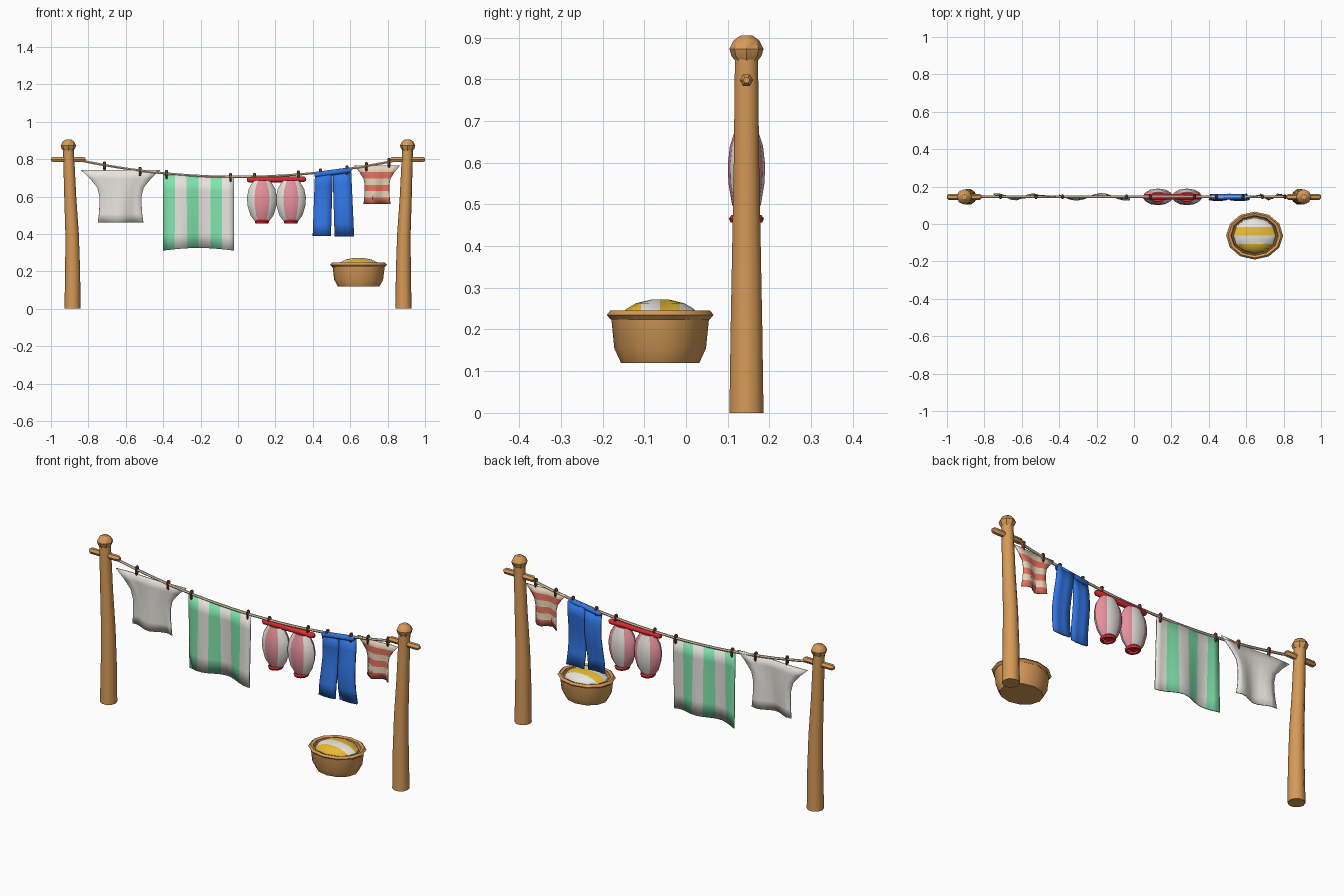
import bpy, bmesh, math
from mathutils import Vector

if "Cube" in bpy.data.objects:
    bpy.data.objects.remove(bpy.data.objects["Cube"])

Y = 0.145  # depth of the washing line


def material(name, r, g, b):
    lin = [((c / 255 + 0.055) / 1.055) ** 2.4 for c in (r, g, b)]
    m = bpy.data.materials.new(name)
    m.diffuse_color = (*lin, 1)
    m.use_nodes = True
    m.node_tree.nodes["Principled BSDF"].inputs["Base Color"].default_value = m.diffuse_color
    return m


WOOD = material("wood", 214, 154, 88)
PEG = material("peg_brown", 128, 70, 42)
WHITE = material("white_cloth", 232, 229, 222)
CREAM = material("cream", 234, 214, 186)
GREEN = material("mint_green", 128, 228, 172)
PINK = material("pink", 238, 150, 162)
RED = material("red", 222, 44, 48)
BLUE = material("blue", 50, 118, 228)
CORAL = material("coral", 234, 116, 96)
YELLOW = material("yellow", 236, 190, 52)


def finish(name, bm, mats, smooth=40):
    me = bpy.data.meshes.new(name)
    bmesh.ops.recalc_face_normals(bm, faces=bm.faces)
    bm.to_mesh(me)
    bm.free()
    for m in mats:
        me.materials.append(m)
    ob = bpy.data.objects.new(name, me)
    bpy.context.collection.objects.link(ob)
    bpy.context.view_layer.objects.active = ob
    ob.select_set(True)
    bpy.ops.object.shade_smooth_by_angle(angle=math.radians(smooth))
    ob.select_set(False)
    return ob


def loft(rings, n, axis="z", caps=True, start=0.0):
    """Skin rings (cx, cy, cz, ra, rb); each lies across the given axis."""
    bm = bmesh.new()
    loops = []
    for cx, cy, cz, ra, rb in rings:
        loop = []
        for i in range(n):
            a = start + math.tau * i / n
            p, q = ra * math.cos(a), rb * math.sin(a)
            off = (p, q, 0) if axis == "z" else (0, p, q)
            loop.append(bm.verts.new(Vector((cx, cy, cz)) + Vector(off)))
        loops.append(loop)
    for lo, hi in zip(loops, loops[1:]):
        for i in range(n):
            j = (i + 1) % n
            bm.faces.new((lo[i], lo[j], hi[j], hi[i])).material_index = (i // 2) % 2
    if caps:
        bm.faces.new(loops[0][::-1]).material_index = 2
        bm.faces.new(loops[-1]).material_index = 2
    return bm


def plain(bm):
    for f in bm.faces:
        f.material_index = 0
    return bm


def rod(name, a, b, r, mat, n=6):
    """Round-ended bar running along x from a=(x,z) to b=(x,z)."""
    length = b[0] - a[0]
    e = r * 0.6 / length
    rings = []
    for t, k in ((0, .5), (e, 1), (1 - e, 1), (1, .5)):
        rings.append((a[0] + length * t, Y, a[1] + (b[1] - a[1]) * t, r * k, r * k))
    return finish(name, plain(loft(rings, n, "x")), [mat])


def cloth(name, nx, nz, place, mats, rule=lambda i, j: 0, thick=0.005):
    """Sheet from place(u, v); rule picks the colour of column i, row j."""
    bm = bmesh.new()
    g = [[bm.verts.new(place(i / nx, j / nz)) for i in range(nx + 1)] for j in range(nz + 1)]
    for j in range(nz):
        for i in range(nx):
            f = bm.faces.new((g[j][i], g[j][i + 1], g[j + 1][i + 1], g[j + 1][i]))
            f.material_index = rule(i, j)
    ob = finish(name, bm, mats)
    mod = ob.modifiers.new("thickness", "SOLIDIFY")
    mod.thickness, mod.offset = thick, 0
    return ob


def rope_z(x):
    return 0.705 + 0.085 * (x / 0.83) ** 2


# posts with knobs and cross bars
for s, side in ((-1, "left"), (1, "right")):
    prof = ((0, .885, .043), (.2, .884, .040), (.4, .887, .036), (.6, .897, .032), (.86, .907, .029))
    finish(side + "_post", plain(loft([(s * x, Y, z, r, r) for z, x, r in prof], 10)), [WOOD])
    knob = ((.843, .026), (.856, .036), (.873, .041), (.893, .031), (.905, .014))
    finish(side + "_knob", plain(loft([(s * .907, Y, z, r, r) for z, r in knob], 8)), [WOOD], 30)
    xa, xb = sorted((s * 1.0, s * .815))
    rod(side + "_cross_bar", (xa, .798), (xb, .798), .016, WOOD)

# sagging rope
xs = [-0.86 + 1.72 * i / 24 for i in range(25)]
finish("rope", plain(loft([(x, Y, rope_z(x), .007, .007) for x in xs], 6, "x")), [CREAM])

# clothes pegs
for k, x in enumerate((-.714, -.524, -.382, -.04, .088, .323, .441, .583, .687, .807)):
    z = rope_z(x)
    prof = ((-.03, .004), (-.022, .007), (.012, .009), (.02, .005))
    finish(f"peg_{k + 1}", plain(loft([(x, Y, z + d, r, r * 1.5) for d, r in prof], 6)), [PEG])


# white shirt and small striped top share one flared outline
def shirt(cx, half, top, bottom, phase):
    outline = ((0, 1), (.17, .76), (.33, .585), (.5, .53), (.75, .53), (1, .575))

    def place(u, v):
        for (v0, w0), (v1, w1) in zip(outline, outline[1:]):
            if v <= v1 + 1e-6:
                w = w0 + (w1 - w0) * (v - v0) / (v1 - v0)
                break
        y = Y + (.004 + .013 * v) * math.sin(u * 8 + phase + v)
        return (cx + (2 * u - 1) * half * w, y, top + (bottom - top) * v)
    return place


cloth("white_shirt", 8, 6, shirt(-.628, .212, .742, .46, 0), [WHITE])
cloth("striped_top", 6, 6, shirt(.743, .123, .765, .56, 1), [CREAM, CORAL], lambda i, j: j % 2)


# striped towel
def towel(u, v):
    x = -.401 + .38 * u
    top = rope_z(x) - .004
    bottom = .311 + .014 * math.sin(math.pi * u)
    return (x, Y + (.003 + .015 * v) * math.sin(u * 9 + 2.5), top + (bottom - top) * v)


cloth("striped_towel", 12, 5, towel, [GREEN, WHITE], lambda i, j: (i // 2) % 2)

# bloomers: two puffed striped legs, cuffs and waistband
for x, side in ((.128, "left"), (.283, "right")):
    prof = ((.465, .036), (.50, .062), (.55, .077), (.595, .080), (.64, .071), (.685, .045))
    bm = loft([(x, Y, z, r, r * .56) for z, r in prof], 12, start=math.radians(-120))
    finish("bloomer_leg_" + side, bm, [PINK, WHITE, RED])
    cuff = ((.474, .036), (.466, .042), (.456, .038), (.456, .026), (.466, .024))
    finish("bloomer_cuff_" + side,
           plain(loft([(x, Y, z, r * .92, r) for z, r in cuff], 12, caps=False)), [RED])
rod("bloomer_waistband", (.048, .690), (.363, .692), .015, RED, 8)

# blue trousers
rod("trouser_waistband", (.408, .716), (.606, .742), .015, BLUE, 8)
for side, t0, t1, b0, b1 in (("left", .412, .506, .400, .496), ("right", .507, .604, .517, .620)):
    def leg(u, v):
        x = (t0 + (t1 - t0) * u) * (1 - v) + (b0 + (b1 - b0) * u) * v
        top = .716 + .026 * (x - .408) / .198
        y = Y + .012 * math.sin(v * 5 + (0 if side == "left" else 1.5)) - .006 * math.sin(math.pi * u)
        return (x, y, top + (.388 - top) * v)
    cloth("trouser_leg_" + side, 3, 5, leg, [BLUE], thick=.012)

# laundry basket with rim
BX, BY = .645, -.062


def oval(prof):
    return [(BX, BY, z, r * 1.19, r) for z, r in prof]


wall = ((.12, .094), (.155, .110), (.235, .118), (.235, .108), (.20, .102))
finish("basket", plain(loft(oval(wall), 12)), [WOOD])
rim = ((.235, .128), (.246, .119), (.241, .106), (.229, .106), (.224, .119), (.235, .128))
finish("basket_rim", plain(loft(oval(rim), 12, caps=False)), [WOOD], 30)

# folded striped laundry in the basket, cut into four bands
bm = plain(loft(oval(((.21, .098), (.235, .095), (.25, .080), (.263, .058), (.272, .020))), 12))
for d in (-.046, 0, .046):
    bmesh.ops.bisect_plane(bm, geom=bm.verts[:] + bm.edges[:] + bm.faces[:],
                           plane_co=(0, BY + d, 0), plane_no=(0, 1, 0))
for f in bm.faces:
    d = f.calc_center_median().y - BY
    f.material_index = max(0, min(3, math.floor(d / .046) + 2)) % 2
finish("basket_laundry", bm, [YELLOW, WHITE])
